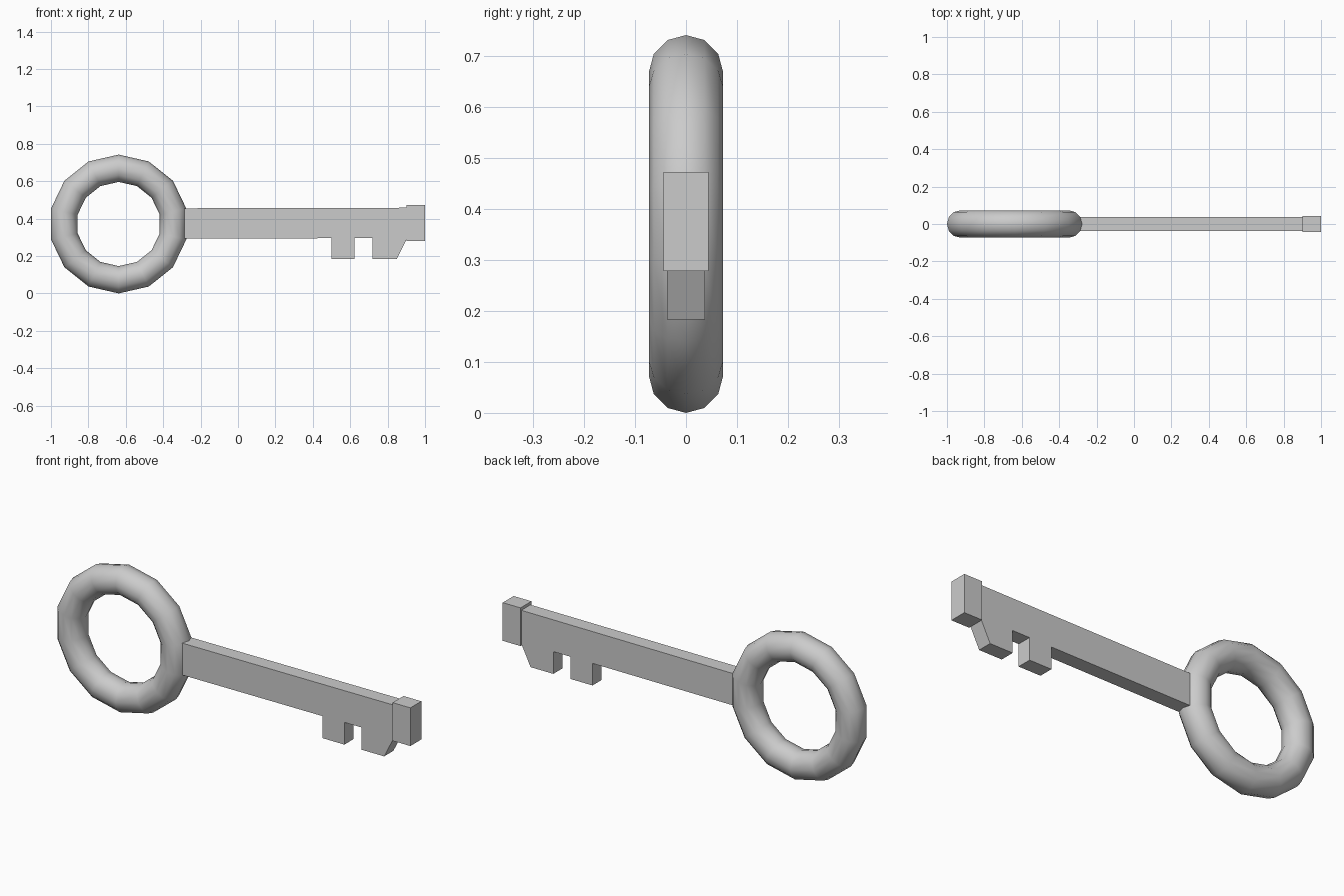
import bpy, bmesh
from math import pi

if "Cube" in bpy.data.objects:
    bpy.data.objects.remove(bpy.data.objects["Cube"])


def plate(name, profile, half):
    # Extrude an x/z outline evenly to both sides of y = 0
    bm = bmesh.new()
    face = bm.faces.new([bm.verts.new((x, -half, z)) for x, z in profile])
    ext = bmesh.ops.extrude_face_region(bm, geom=[face])["geom"]
    bmesh.ops.translate(bm, vec=(0, 2 * half, 0),
                        verts=[v for v in ext if isinstance(v, bmesh.types.BMVert)])
    bmesh.ops.recalc_face_normals(bm, faces=bm.faces)
    me = bpy.data.meshes.new(name)
    bm.to_mesh(me)
    bm.free()
    ob = bpy.data.objects.new(name, me)
    bpy.context.collection.objects.link(ob)
    return ob


# Ring handle: 14-sided torus with a vertex at the top
bpy.ops.mesh.primitive_torus_add(major_segments=14, minor_segments=12,
                                 major_radius=0.298, minor_radius=0.073,
                                 location=(-0.638, 0, 0.371),
                                 rotation=(pi / 2, pi / 2, 0))
bpy.context.object.name = "ring_handle"
bpy.ops.object.shade_smooth()

# Shaft with the two teeth cut into one outline
plate("shaft_and_teeth", [
    (-0.30, 0.293), (0.50, 0.295), (0.50, 0.183), (0.624, 0.183),
    (0.624, 0.296), (0.72, 0.296), (0.72, 0.183), (0.848, 0.183),
    (0.90, 0.287), (0.91, 0.287), (0.91, 0.458), (-0.30, 0.455)], 0.037)

# Thicker tip block
plate("tip", [(0.90, 0.279), (1.0, 0.279), (1.0, 0.473), (0.90, 0.473)], 0.044)
